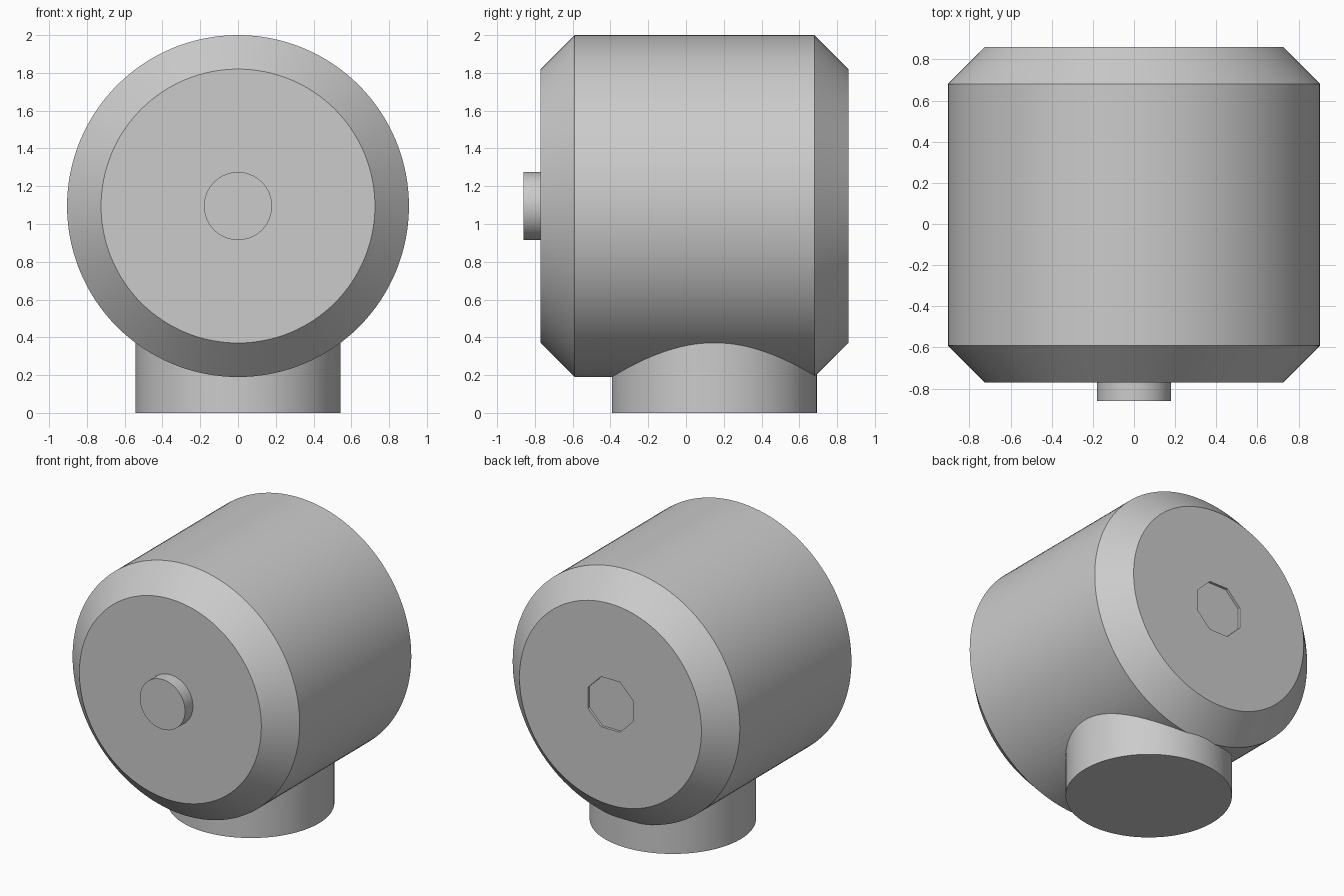
import bpy, math
from mathutils import Matrix

default = bpy.data.objects.get("Cube")
if default:
    bpy.data.objects.remove(default, do_unlink=True)

AXIS_Z = 1.095      # height of the body axis
R = 0.905           # body radius
CHAMFER = 0.18
FRONT, BACK = -0.77, 0.86

grey = bpy.data.materials.new("plain grey")
grey.use_nodes = True
colour = (0.6, 0.6, 0.6, 1)
grey.diffuse_color = colour
grey.node_tree.nodes["Principled BSDF"].inputs["Base Color"].default_value = colour


def lathe(name, profile, matrix, sides=128, turn=0.0):
    """Closed solid of revolution about local z from (radius, height) pairs."""
    verts, faces = [], []
    for r, h in profile:
        for i in range(sides):
            a = turn + math.tau * i / sides
            verts.append((r * math.cos(a), r * math.sin(a), h))
    for k in range(len(profile) - 1):
        for i in range(sides):
            j = (i + 1) % sides
            faces.append((k * sides + i, k * sides + j,
                          (k + 1) * sides + j, (k + 1) * sides + i))
    last = (len(profile) - 1) * sides
    faces.append(tuple(reversed(range(sides))))
    faces.append(tuple(range(last, last + sides)))
    mesh = bpy.data.meshes.new(name)
    mesh.from_pydata(verts, [], faces)
    mesh.transform(matrix)
    mesh.materials.append(grey)
    obj = bpy.data.objects.new(name, mesh)
    bpy.context.collection.objects.link(obj)
    return obj


def combine(target, other, operation):
    """Apply a boolean and remove the helper solid."""
    mod = target.modifiers.new(operation.lower(), "BOOLEAN")
    mod.operation, mod.object, mod.solver = operation, other, "EXACT"
    bpy.context.view_layer.objects.active = target
    bpy.ops.object.modifier_apply(modifier=mod.name)
    bpy.data.objects.remove(other, do_unlink=True)


# Local z becomes +y, running along the body axis
along_y = Matrix.Translation((0, 0, AXIS_Z)) @ Matrix.Rotation(-math.pi / 2, 4, "X")

# Chamfered drum body
body = lathe("body", [(R - CHAMFER, FRONT), (R, FRONT + CHAMFER),
                      (R, BACK - CHAMFER), (R - CHAMFER, BACK)], along_y)

# Round foot, merged into the underside of the drum
foot = lathe("foot", [(0.543, 0), (0.543, 0.6)], Matrix.Translation((0, 0.15, 0)))
combine(body, foot, "UNION")

# Round button on the front
button = lathe("front_button", [(0.18, FRONT - 0.09), (0.18, FRONT + 0.05)], along_y, 64)
combine(body, button, "UNION")

# Shallow octagonal socket in the back
socket = lathe("socket_cutter", [(0.195, BACK - 0.018), (0.195, BACK + 0.1)],
               along_y, 8, math.pi / 8)
combine(body, socket, "DIFFERENCE")

# Smooth round walls, crisp rims
bpy.ops.object.select_all(action="DESELECT")
body.select_set(True)
bpy.context.view_layer.objects.active = body
bpy.ops.object.shade_smooth_by_angle(angle=math.radians(25))
